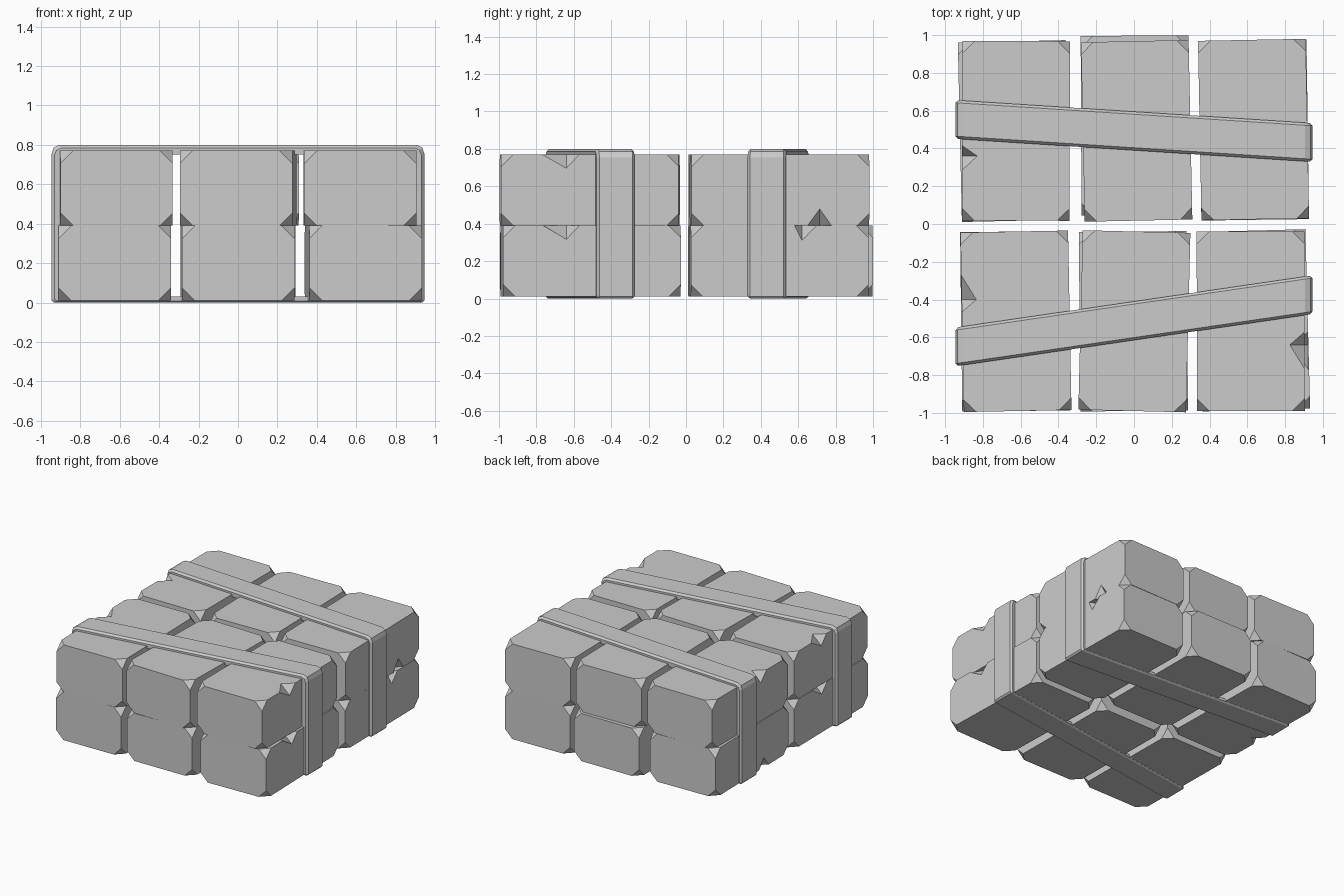
import bpy, bmesh, math
from mathutils import Matrix, Vector

if "Cube" in bpy.data.objects:
    bpy.data.objects.remove(bpy.data.objects["Cube"])


def add_object(name, bm):
    bmesh.ops.recalc_face_normals(bm, faces=bm.faces)
    mesh = bpy.data.meshes.new(name)
    bm.to_mesh(mesh)
    bm.free()
    ob = bpy.data.objects.new(name, mesh)
    bpy.context.collection.objects.link(ob)
    return ob


# Stone block: box with all eight corners cut off, turned slightly about z
def block(name, cx, cy, zmin, angle, size=(0.57, 0.95, 0.38), cut=0.065):
    bm = bmesh.new()
    bmesh.ops.create_cube(bm, size=1)
    bmesh.ops.scale(bm, vec=size, verts=bm.verts)
    bmesh.ops.bevel(bm, geom=list(bm.verts), offset=cut, segments=1,
                    affect='VERTICES')
    bm.transform(Matrix.Translation((cx, cy, zmin + size[2] / 2))
                 @ Matrix.Rotation(math.radians(angle), 4, 'Z'))
    return add_object(name, bm)


# Chipped edge: subtract a skewed octahedron lying on the block edge
def chip(ob, x, y, z, half=(0.08, 0.1, 0.075), skew=0.03):
    bm = bmesh.new()
    for axis in range(3):
        for s in (-1, 1):
            p = Vector((x, y, z))
            p[axis] += s * half[axis]
            if axis != 1:
                p.y += skew
            bm.verts.new(p)
    bmesh.ops.convex_hull(bm, input=list(bm.verts))
    cutter = add_object("chip_cutter", bm)
    cutter.hide_render = True
    mod = ob.modifiers.new("chip", 'BOOLEAN')
    mod.operation = 'DIFFERENCE'
    mod.solver = 'EXACT'
    mod.object = cutter
    bpy.context.view_layer.objects.active = ob
    bpy.ops.object.modifier_apply(modifier=mod.name)
    bpy.data.objects.remove(cutter)


# Strap: closed band round the stack, slanted in y, outer edges chamfered
def strap(name, y_mid, slope, width=0.205, edge=0.014):
    outer_half = [(0.945, 0.012), (0.945, 0.755), (0.935, 0.785), (0.905, 0.8)]
    inner_half = [(0.895, 0.035), (0.895, 0.735), (0.885, 0.745), (0.875, 0.75)]
    outer_half.insert(0, (0.933, 0.0))
    inner_half.insert(0, (0.885, 0.03))

    def loop(half):
        return half + [(-x, z) for x, z in reversed(half)]

    bm = bmesh.new()
    rings = []
    for (ox, oz), (ix, iz) in zip(loop(outer_half), loop(inner_half)):
        # shoulder point between outer face and chamfer
        sx, sz = ox + (ix - ox) * 0.3, oz + (iz - oz) * 0.3
        section = [(ox, oz, width / 2 - edge), (sx, sz, width / 2),
                   (ix, iz, width / 2)]
        section += [(x, z, -w) for x, z, w in reversed(section)]
        rings.append([bm.verts.new((x, y_mid + slope * x + w, z))
                      for x, z, w in section])
    for i, ring in enumerate(rings):
        nxt = rings[(i + 1) % len(rings)]
        for j in range(6):
            k = (j + 1) % 6
            bm.faces.new((ring[j], ring[k], nxt[k], nxt[j]))
    return add_object(name, bm)


# Two layers of six blocks: (x, y, turn in degrees)
layers = {
    "lower": (0.01, {
        "front_left": (-0.63, -0.515, 0.7), "front_mid": (-0.003, -0.515, 0.5),
        "front_right": (0.635, -0.51, 1.5), "back_left": (-0.637, 0.492, 1.3),
        "back_mid": (0.005, 0.522, 0.3), "back_right": (0.635, 0.497, 0.8)}),
    "upper": (0.39, {
        "front_left": (-0.625, -0.515, 1.1), "front_mid": (0.002, -0.515, -1.4),
        "front_right": (0.618, -0.515, 0.2), "back_left": (-0.625, 0.493, -0.2),
        "back_mid": (0.014, 0.493, 1.2), "back_right": (0.633, 0.5, 1.1)}),
}
blocks = {}
for layer, (zmin, row) in layers.items():
    for place, (x, y, turn) in row.items():
        key = layer + "_" + place
        blocks[key] = block(key + "_block", x, y, zmin, turn)

# Chips along the outer edges
chip(blocks["upper_front_right"], 0.905, -0.67, 0.77)
chip(blocks["lower_front_right"], 0.922, -0.67, 0.39)
chip(blocks["upper_back_right"], 0.915, 0.715, 0.39, (0.07, 0.065, 0.09), 0.0)
chip(blocks["lower_back_right"], 0.918, 0.64, 0.39, (0.07, 0.06, 0.08), -0.02)
chip(blocks["upper_front_left"], -0.915, -0.37, 0.77, skew=-0.03)
chip(blocks["lower_front_left"], -0.917, -0.37, 0.39, skew=-0.03)
chip(blocks["upper_back_left"], -0.91, 0.35, 0.77, (0.08, 0.065, 0.08), 0.01)
chip(blocks["lower_back_left"], -0.92, 0.33, 0.01, (0.07, 0.065, 0.08), 0.0)

# Two straps
strap("back_strap", 0.4925, -0.0645)
strap("front_strap", -0.5125, 0.146)
